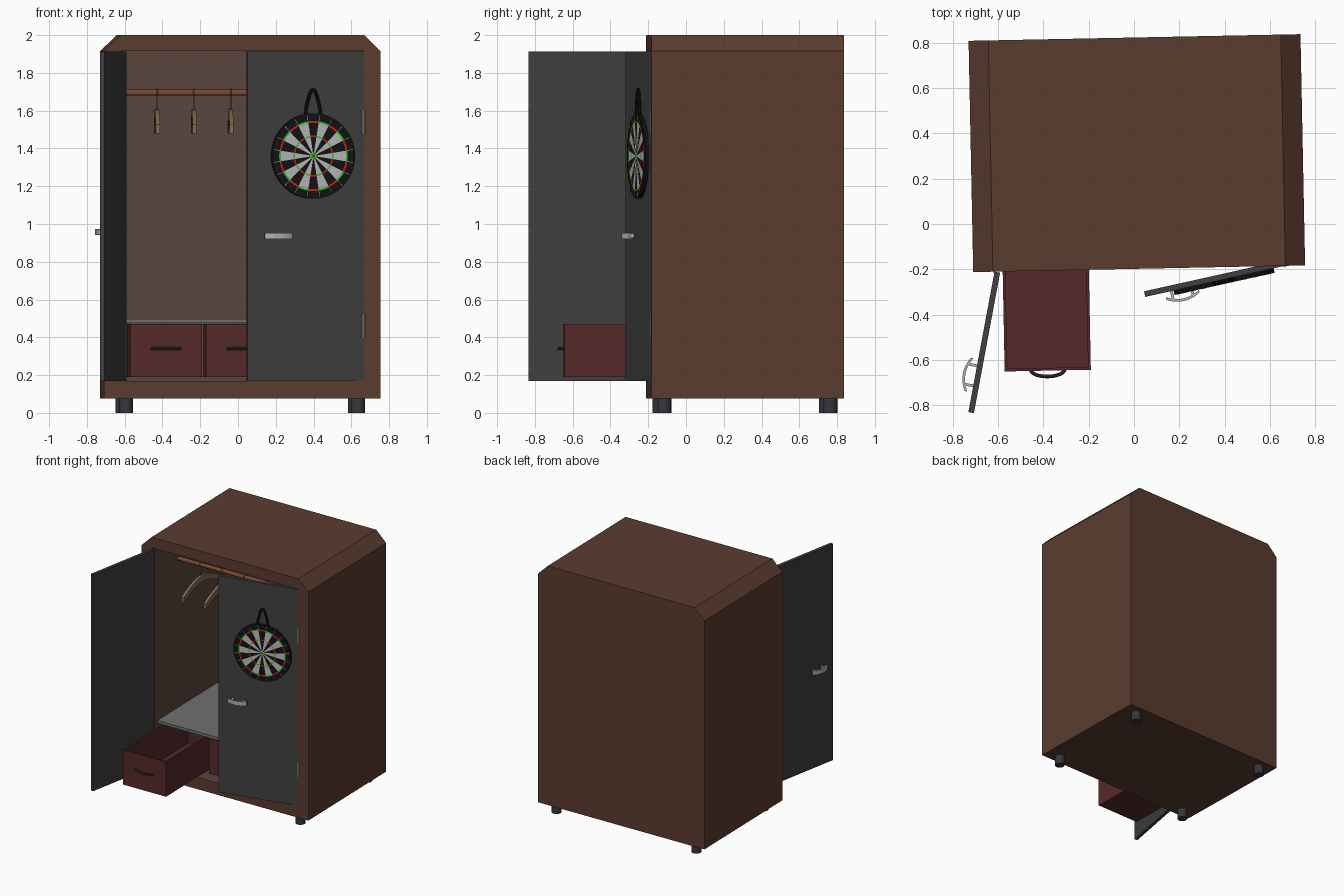
import bpy, bmesh, math
from mathutils import Matrix, Vector

if "Cube" in bpy.data.objects:
    bpy.data.objects.remove(bpy.data.objects["Cube"])

T = Matrix.Translation
R = lambda deg, ax='Z': Matrix.Rotation(math.radians(deg), 4, ax)
# whole wardrobe is turned slightly
BASE = T((0.0125, 0.3125, 0)) @ R(1.15)
TO_YZ = Matrix(((0, 0, 1, 0), (1, 0, 0, 0), (0, 1, 0, 0), (0, 0, 0, 1)))


def mat(name, *rgb):
    m = bpy.data.materials.new(name)
    m.diffuse_color = (*rgb, 1)
    m.use_nodes = True
    m.node_tree.nodes["Principled BSDF"].inputs["Base Color"].default_value = m.diffuse_color
    return m


BROWN = mat("brown_wood", .105, .045, .028)
INNER = mat("inner_wood", .105, .06, .047)
GREY = mat("door_grey", .05, .05, .05)
RED = mat("dark_red", .09, .023, .022)
SHELF = mat("shelf_grey", .16, .16, .16)
METAL = mat("metal", .45, .45, .45)
DARK = mat("dark_metal", .035, .038, .042)
ROD = mat("rod_wood", .2, .065, .03)
TAN = mat("hanger_wood", .24, .15, .085)
BLACK = mat("black", .006, .006, .006)
WHITE = mat("white", .5, .5, .5)
CRIMSON = mat("ring_red", .7, .01, .01)
GREEN = mat("ring_green", .02, .6, .02)


def add(name, bm, mats, M=BASE, smooth=False):
    bmesh.ops.recalc_face_normals(bm, faces=bm.faces)
    me = bpy.data.meshes.new(name)
    for f in bm.faces:
        f.smooth = smooth
    bm.to_mesh(me)
    bm.free()
    for m in mats:
        me.materials.append(m)
    ob = bpy.data.objects.new(name, me)
    bpy.context.collection.objects.link(ob)
    ob.matrix_world = M
    if smooth:
        me.set_sharp_from_angle(angle=math.radians(35))
    return ob


def box(name, lo, hi, m, M=BASE):
    lo, hi = Vector(lo), Vector(hi)
    bm = bmesh.new()
    bmesh.ops.create_cube(bm, size=1, matrix=T((lo + hi) / 2) @ Matrix.Diagonal((*(hi - lo), 1)))
    return add(name, bm, [m], M)


def cyl(name, r, h, m, M, n=16):
    bm = bmesh.new()
    bmesh.ops.create_cone(bm, cap_ends=True, segments=n, radius1=r, radius2=r, depth=h)
    return add(name, bm, [m], M, True)


def band(name, path, half, d, m, M):
    """Flat bar: a 2D centre line given a height, extruded along z."""
    bm = bmesh.new()
    rows = [[bm.verts.new((x, y + s * half, z)) for s, z in ((-1, 0), (1, 0), (1, d), (-1, d))]
            for x, y in path]
    for a, b in zip(rows, rows[1:]):
        for i in range(4):
            bm.faces.new((a[i], a[i - 1], b[i - 1], b[i]))
    bm.faces.new(rows[0])
    bm.faces.new(rows[-1])
    return add(name, bm, [m], M, True)


def tube(name, pts, r, m, M):
    cu = bpy.data.curves.new(name, 'CURVE')
    cu.dimensions, cu.bevel_depth, cu.bevel_resolution, cu.use_fill_caps = '3D', r, 2, True
    sp = cu.splines.new('POLY')
    sp.points.add(len(pts) - 1)
    for p, c in zip(sp.points, pts):
        p.co = (*c, 1)
    tmp = bpy.data.objects.new(name, cu)
    bpy.context.collection.objects.link(tmp)
    bm = bmesh.new()
    me = tmp.to_mesh()
    bm.from_mesh(me)
    tmp.to_mesh_clear()
    bpy.data.objects.remove(tmp)
    bpy.data.curves.remove(cu)
    for f in bm.faces:
        f.material_index = 0
    return add(name, bm, [m], M, True)


# cabinet shell: chamfered profile with a recessed opening
bm = bmesh.new()
outer = [(-.732, .075), (.732, .075), (.732, 1.915), (.645, 2), (-.645, 2), (-.732, 1.915)]
inner = [(-.642, .17), (.642, .17), (.642, 1.915), (-.642, 1.915)]
ring = lambda pts, y: [bm.verts.new((x, y, z)) for x, z in pts]
of, ob_, jf, jb = ring(outer, -.51), ring(outer, .51), ring(inner, -.51), ring(inner, .43)
A, B, C, D, E, F = of
a, b, c, d = jf
for f in ((A, B, b, a), (B, C, c, b), (C, D, c), (D, E, d, c), (E, F, d), (F, A, a, d), ob_):
    bm.faces.new(f)
for i in range(6):
    bm.faces.new((of[i - 1], of[i], ob_[i], ob_[i - 1]))
for i in range(4):
    bm.faces.new((jf[i - 1], jf[i], jb[i], jb[i - 1])).material_index = 1
bm.faces.new(jb).material_index = 1
add("cabinet_body", bm, [BROWN, INNER])

# legs
for sx in (-1, 1):
    for sy in (-1, 1):
        cyl("leg", .037, .08, DARK, BASE @ T((sx * .615, sy * .44, .04)))

# shelf and hanging rod
box("shelf", (-.642, -.44, .475), (.642, .43, .498), SHELF)
cyl("hanging_rod", .016, 1.284, ROD, BASE @ T((0, -.16, 1.695)) @ R(90, 'Y'))

# hangers with curved arms and a wire hook
arm = [(.24 * t / 8, 1.585 - .082 * abs(t / 8) ** 1.7) for t in range(-8, 9)]
hook = [(0, 0, 1.6), (0, 0, 1.64), (0, .022, 1.672)]
hook += [(0, .022 * math.cos(k * math.pi / 6), 1.697 + .022 * math.sin(k * math.pi / 6)) for k in range(8)]
for i in range(5):
    M = BASE @ T((-.445 + .195 * i, -.16, 0))
    band("hanger_arms", arm, .023, .022, TAN, M @ T((-.011, 0, 0)) @ TO_YZ)
    tube("hanger_hook", hook, .004, TAN, M)

# drawers: open boxes with bowed handles, the left one pulled out
for i, y in enumerate((-.951, -.44, -.44)):
    M = BASE @ T((.412 * (i - 1), y, 0))
    w, l, t, z0, z1 = .19, .85, .012, .19, .47
    box("drawer_front", (-w, 0, z0), (w, t, z1), RED, M)
    box("drawer_back", (-w, l - t, z0), (w, l, z1), RED, M)
    box("drawer_bottom", (-w + t, t, z0), (w - t, l - t, z0 + t), RED, M)
    for s in (-1, 1):
        xs = sorted((s * w, s * (w - t)))
        box("drawer_side", (xs[0], t, z0), (xs[1], l - t, z1), RED, M)
    bow = [(.075 * math.cos(k * math.pi / 12), .004 - .03 * math.sin(k * math.pi / 12), .34) for k in range(13)]
    tube("drawer_handle", bow, .008, DARK, M)


# doors: panel, bow handle on two posts, hinge knuckles
def door(side, s, M, hz):
    rng = lambda p, q: sorted((s * p, s * q))
    x = rng(0, .63)
    box(side + "_door", (x[0], 0, .17), (x[1], .025, 1.912), GREY, M)
    grip = [(s * .467 + .075 * t / 6, -.049 + .022 * (t / 6) ** 2) for t in range(-6, 7)]
    band(side + "_door_handle", grip, .006, .033, METAL, M @ T((0, 0, hz - .0165)))
    for o in (-.045, .045):
        cx = s * .467 + o
        box(side + "_handle_post", (cx - .006, -.042, hz - .012), (cx + .006, .002, hz + .012), METAL, M)
    for z in (.46, 1.54):
        cyl(side + "_hinge", .007, .125, METAL, M @ T((0, 0, z)), 8)


LEFT = BASE @ T((-.638, -.51, 0)) @ R(-101.7)
RIGHT = BASE @ T((.642, -.51, 0)) @ R(11.4)
door("left", 1, LEFT, .957)
door("right", -1, RIGHT, .937)

# target board: rings of coloured wedges
BM = RIGHT @ T((-.276, 0, 1.36)) @ R(90, 'X')
bm = bmesh.new()
N, TH = 80, .02
radii = [.008, .018, .1, .108, .176, .186, .219, .226]
pt = lambda r, k, z: bm.verts.new((r * math.cos(math.radians(81 + 4.5 * k)), r * math.sin(math.radians(81 + 4.5 * k)), z))
rows = [[pt(r, k, TH) for k in range(N)] for r in radii]
rows.append([pt(.226, k, 0) for k in range(N)])
colours = [(3, 3), (0, 1), (2, 3), (0, 1), (2, 3), (0, 0), (0, 0), (0, 0)]
for pair, p, q in zip(colours, rows, rows[1:]):
    for k in range(N):
        n = (k + 1) % N
        bm.faces.new((p[k], q[k], q[n], p[n])).material_index = pair[k // 4 % 2]
bm.faces.new(rows[0]).material_index = 2
bm.faces.new(rows[-1])
add("target_board", bm, [BLACK, WHITE, CRIMSON, GREEN], BM)

# wire dividers around the rim, and the hanging strap
bm = bmesh.new()
for k in range(20):
    bmesh.ops.create_cube(bm, size=1, matrix=R(9 + 18 * k) @ T((.203, 0, TH))
                          @ Matrix.Diagonal((.03, .0025, .002, 1)))
add("board_dividers", bm, [WHITE], BM)
strap = [(-.042, .215), (-.036, .26), (-.022, .315), (-.01, .346), (0, .352)]
strap += [(-x, y) for x, y in reversed(strap[:-1])]
tube("board_strap", [(x, y, .01) for x, y in strap], .009, BLACK, BM)
